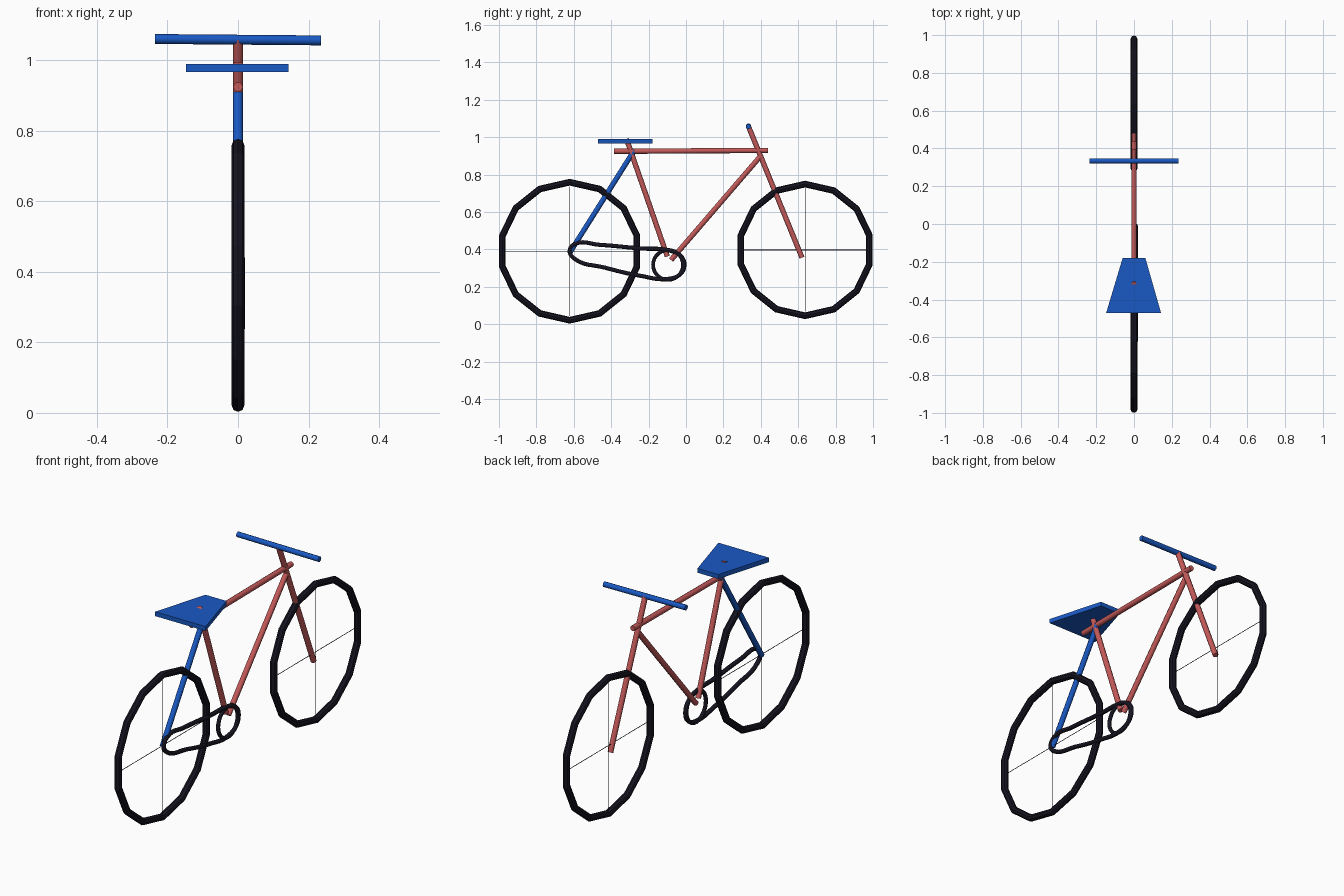
import bpy, bmesh
from math import pi
from mathutils import Vector

if "Cube" in bpy.data.objects:
    bpy.data.objects.remove(bpy.data.objects["Cube"])


def material(name, rgb):
    m = bpy.data.materials.new(name)
    m.diffuse_color = (*rgb, 1)
    m.use_nodes = True
    m.node_tree.nodes["Principled BSDF"].inputs["Base Color"].default_value = m.diffuse_color
    return m


RED = material("frame_red", (0.55, 0.10, 0.10))
BLUE = material("trim_blue", (0.01, 0.10, 0.55))
BLACK = material("rubber_black", (0.008, 0.007, 0.015))


def finish(ob, name, mat):
    ob.name = name
    ob.data.materials.clear()
    ob.data.materials.append(mat)
    return ob


def tube(name, a, b, r, mat, sides=8):
    a, b = Vector(a), Vector(b)
    d = b - a
    bpy.ops.mesh.primitive_cylinder_add(
        vertices=sides, radius=r, depth=d.length, location=(a + b) / 2,
        rotation=d.to_track_quat('Z', 'Y').to_euler())
    ob = finish(bpy.context.object, name, mat)
    bpy.ops.object.shade_smooth_by_angle(angle=pi / 3)
    return ob


def ring(name, centre, r, minor, sides, minor_sides, mat):
    bpy.ops.mesh.primitive_torus_add(
        major_radius=r, minor_radius=minor, major_segments=sides,
        minor_segments=minor_sides, location=centre, rotation=(0, pi / 2, 0))
    return finish(bpy.context.object, name, mat)


# Wheels: 14-sided tyres with two thin crossed spokes each
for label, y, z, R in (("rear", -0.622, 0.39, 0.387), ("front", 0.637, 0.397, 0.37)):
    ring(label + "_tyre", (0, y, z), R - 0.018, 0.018, 14, 8, BLACK)
    s = R - 0.04
    tube(label + "_spoke_upright", (0, y, z - s), (0, y, z + s), 0.002, BLACK, 4)
    tube(label + "_spoke_level", (0, y - s, z), (0, y + s, z), 0.002, BLACK, 4)

# Frame tubes and handlebar
for name, a, b, mat in (
    ("seat_tube", (0, -0.318, 0.99), (0, -0.10, 0.362), RED),
    ("top_tube", (0, -0.385, 0.924), (0, 0.438, 0.929), RED),
    ("down_tube", (0, -0.08, 0.343), (0, 0.40, 0.90), RED),
    ("fork", (0, 0.332, 1.062), (0, 0.62, 0.356), RED),
    ("seat_stay", (0, -0.276, 0.93), (0, -0.62, 0.385), BLUE),
    ("handlebar", (-0.235, 0.334, 1.060), (0.235, 0.334, 1.056), BLUE),
):
    tube(name, a, b, 0.014, mat)

# Seat: slab tapering towards the handlebar
bm = bmesh.new()
outline = [(-0.147, -0.47), (0.143, -0.47), (0.06, -0.18), (-0.06, -0.18)]
face = bm.faces.new([bm.verts.new((x, y, 0.966)) for x, y in outline])
top = bmesh.ops.extrude_face_region(bm, geom=[face])["geom"]
bmesh.ops.translate(bm, vec=(0, 0, 0.023),
                    verts=[g for g in top if isinstance(g, bmesh.types.BMVert)])
bmesh.ops.recalc_face_normals(bm, faces=bm.faces)
mesh = bpy.data.meshes.new("seat")
bm.to_mesh(mesh)
bm.free()
seat = bpy.data.objects.new("seat", mesh)
bpy.context.collection.objects.link(seat)
finish(seat, "seat", BLUE)

# Chainring
ring("chainring", (0.009, -0.096, 0.317), 0.08, 0.010, 28, 8, BLACK)
bpy.ops.object.shade_smooth_by_angle(angle=pi / 3)

# Chain: closed smooth loop from the rear hub around the chainring
path = [(-0.622, 0.392), (-0.595, 0.428), (-0.46, 0.424), (-0.246, 0.405),
        (-0.086, 0.393), (-0.025, 0.362), (-0.009, 0.313), (-0.030, 0.268),
        (-0.096, 0.242), (-0.246, 0.259), (-0.433, 0.302), (-0.599, 0.352)]
curve = bpy.data.curves.new("chain", 'CURVE')
curve.dimensions = '3D'
curve.bevel_depth = 0.011
curve.bevel_resolution = 2
curve.resolution_u = 6
spline = curve.splines.new('BEZIER')
spline.bezier_points.add(len(path) - 1)
spline.use_cyclic_u = True
for p, (y, z) in zip(spline.bezier_points, path):
    p.co = (0.009, y, z)
    p.handle_left_type = p.handle_right_type = 'AUTO'
chain = bpy.data.objects.new("chain", curve)
bpy.context.collection.objects.link(chain)
finish(chain, "chain", BLACK)
